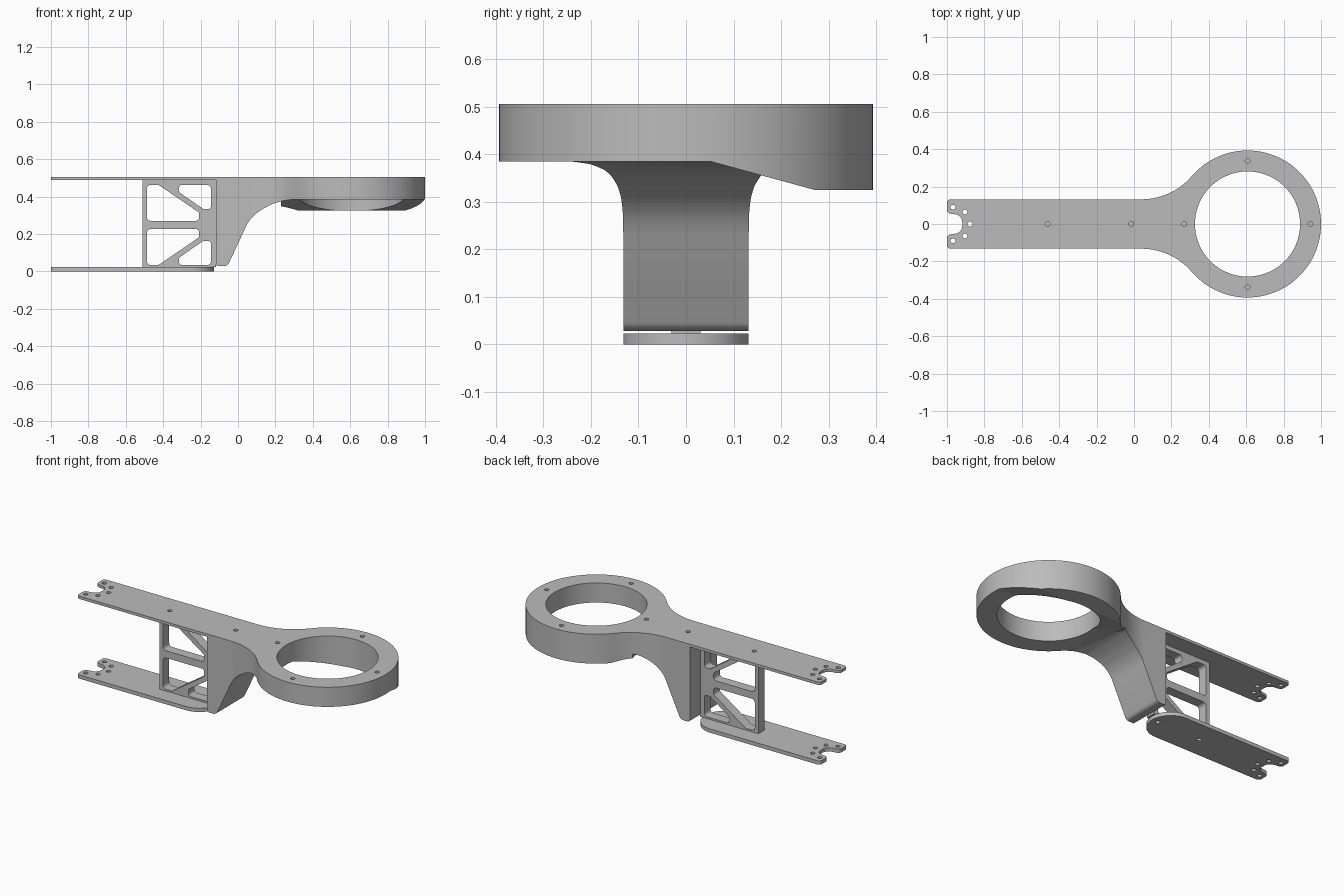
import bpy, bmesh
from math import sin, cos, tan, pi, atan2, radians
from mathutils import Vector

cube = bpy.data.objects.get("Cube")
if cube:
    bpy.data.objects.remove(cube, do_unlink=True)

grey = bpy.data.materials.new("machined_grey")
grey.use_nodes = True
grey.diffuse_color = (0.5, 0.5, 0.5, 1)
grey.node_tree.nodes["Principled BSDF"].inputs["Base Color"].default_value = (0.5, 0.5, 0.5, 1)


def arc(cx, cy, r, a0, a1, n):
    return [(cx + r * cos(a0 + (a1 - a0) * i / n), cy + r * sin(a0 + (a1 - a0) * i / n))
            for i in range(n + 1)]


def rounded(corners, n=6):
    """Polygon whose corners given as (x, y, radius) become tangent arcs."""
    out = []
    for i, c in enumerate(corners):
        if len(c) < 3:
            out.append(c)
            continue
        p, r = Vector(c[:2]), c[2]
        u = (Vector(corners[i - 1][:2]) - p).normalized()
        v = (Vector(corners[(i + 1) % len(corners)][:2]) - p).normalized()
        half = u.angle(v) / 2
        mid = p + (u + v).normalized() * (r / sin(half))
        s = p + u * (r / tan(half)) - mid
        e = p + v * (r / tan(half)) - mid
        a0 = atan2(s.y, s.x)
        turn = (atan2(e.y, e.x) - a0 + pi) % (2 * pi) - pi
        out += arc(mid.x, mid.y, r, a0, a0 + turn, n)
    return out


def prism(name, outlines, axis, lo, hi):
    """Extrude one or more outlines along an axis into a single object."""
    place = {"x": lambda a, b, h: (h, a, b),
             "y": lambda a, b, h: (a, h, b),
             "z": lambda a, b, h: (a, b, h)}[axis]
    bm = bmesh.new()
    for pts in outlines:
        low = [bm.verts.new(place(a, b, lo)) for a, b in pts]
        high = [bm.verts.new(place(a, b, hi)) for a, b in pts]
        bm.faces.new(low)
        bm.faces.new(high)
        for i in range(len(pts)):
            bm.faces.new((low[i - 1], low[i], high[i], high[i - 1]))
    bmesh.ops.recalc_face_normals(bm, faces=bm.faces)
    mesh = bpy.data.meshes.new(name)
    bm.to_mesh(mesh)
    bm.free()
    mesh.materials.append(grey)
    ob = bpy.data.objects.new(name, mesh)
    bpy.context.collection.objects.link(ob)
    return ob


def boolean(ob, tool, operation):
    """Apply a boolean and discard the tool object."""
    mod = ob.modifiers.new("cut", "BOOLEAN")
    mod.operation = operation
    mod.solver = "EXACT"
    mod.object = tool
    bpy.context.view_layer.update()
    mesh = bpy.data.meshes.new_from_object(ob.evaluated_get(bpy.context.evaluated_depsgraph_get()))
    ob.modifiers.clear()
    ob.data = mesh
    bpy.data.objects.remove(tool, do_unlink=True)


def circles(spots, r, n=16):
    return [arc(x, y, r, 0, 2 * pi * (n - 1) / n, n - 1) for x, y in spots]


W, RING_X, RING_R, HOLE_R = 0.132, 0.607, 0.393, 0.281
TOP = 0.505

# Forked end shared by both plates, listed from +y to -y
fork = [(-1, W, 0.02), (-1, 0.058, 0.02), (-0.918, 0.046, 0.043),
        (-0.918, -0.046, 0.043), (-1, -0.058, 0.02), (-1, -W, 0.02)]
fork_holes = [(-0.968, 0.09), (-0.904, 0.064), (-0.877, 0), (-0.904, -0.064), (-0.968, -0.09)]

# Paddle outline: straight arm, tangent fillets, round head
fx = 0.04
d = RING_X - fx
fr = (d * d + W * W - RING_R ** 2) / (2 * (RING_R - W))
ang = atan2(W + fr, -d)
lower = arc(fx, -W - fr, fr, pi / 2, pi - ang, 14)
head = arc(RING_X, 0, RING_R, -ang, ang, 80)
upper = [(x, -y) for x, y in reversed(lower)]
plan = rounded(fork + lower + head[1:-1] + upper)
arm = prism("arm_and_ring", [plan], "z", -0.05, TOP)

# Side profile: thin plate, drop leg with curved underside, ring depth
side = rounded([(-1.1, 0.6), (-1.1, 0.488), (-0.118, 0.488), (-0.118, 0.028, 0.015),
                (-0.056, 0.028, 0.03), (0.05, 0.255), (0.068, 0.28), (0.095, 0.307),
                (0.13, 0.332), (0.165, 0.351), (0.2, 0.366), (0.25, 0.379),
                (0.3, 0.385), (1.1, 0.385), (1.1, 0.6)])
keep = prism("side_profile", [side], "y", -0.5, 0.5)

# Deeper rear half of the ring, with a sloping transition
deep = prism("rear_depth", [[(0.05, 0.385), (0.27, 0.325), (0.45, 0.325),
                             (0.45, 0.45), (0.05, 0.45)]], "x", 0.23, 1.05)
boolean(keep, deep, "UNION")
boolean(arm, keep, "INTERSECT")

# Ring opening, fork holes and blind screw holes
boolean(arm, prism("opening", circles([(RING_X, 0)], HOLE_R, 80), "z", -0.1, 0.7), "DIFFERENCE")
boolean(arm, prism("fork_drill", circles(fork_holes, 0.013), "z", 0.4, 0.7), "DIFFERENCE")
screws = [(-0.462, 0), (-0.015, 0), (0.268, 0), (0.943, 0), (RING_X, 0.337), (RING_X, -0.337)]
boolean(arm, prism("screw_drill", circles(screws, 0.013), "z", 0.47, 0.7), "DIFFERENCE")

# Lower plate with forked end and round end
base = prism("lower_plate", [rounded(fork + [(-0.128, -W, W - 0.001), (-0.128, W, W - 0.001)], 14)],
             "z", 0, 0.023)
boolean(base, prism("base_drill", circles(fork_holes + [(-0.462, 0), (-0.17, 0)], 0.013),
                    "z", -0.1, 0.1), "DIFFERENCE")

# Truss web between the plates, windows mirrored about mid height
MID = 0.248
big = [(-0.487, 0.022, 0.02), (-0.487, 0.214, 0.02), (-0.425, 0.214, 0.02),
       (-0.208, 0.066, 0.015), (-0.208, 0.022, 0.018)]
small = [(-0.315, 0.214, 0.015), (-0.145, 0.214, 0.02), (-0.145, 0.085, 0.015),
         (-0.185, 0.085, 0.015), (-0.315, 0.175, 0.015)]
windows = [rounded([(x, MID + s * z, r) for x, z, r in win]) for win in (big, small) for s in (1, -1)]
truss = prism("truss_web", [[(-0.511, 0.022), (-0.117, 0.022), (-0.117, 0.489), (-0.511, 0.489)]],
              "y", -0.03, 0.03)
boolean(truss, prism("windows", windows, "y", -0.1, 0.1), "DIFFERENCE")

# Smooth curved walls, keep crisp edges
for ob in (arm, base, truss):
    bpy.ops.object.select_all(action="DESELECT")
    ob.select_set(True)
    bpy.context.view_layer.objects.active = ob
    bpy.ops.object.shade_smooth_by_angle(angle=radians(30))
